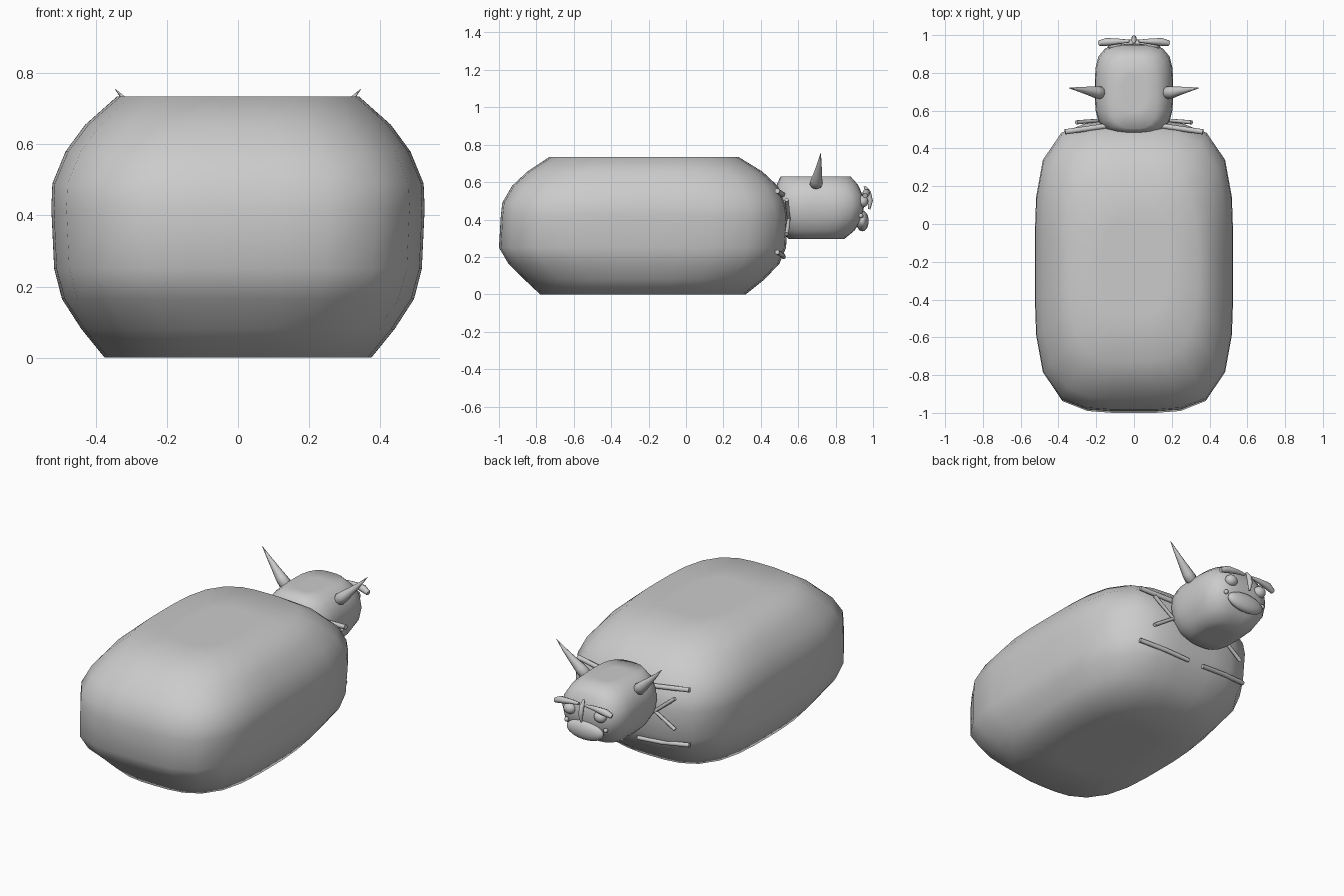
import bpy, bmesh, math
from mathutils import Matrix

if "Cube" in bpy.data.objects:
    bpy.data.objects.remove(bpy.data.objects["Cube"])


def finish(name, bm):
    bmesh.ops.recalc_face_normals(bm, faces=bm.faces)
    me = bpy.data.meshes.new(name)
    bm.to_mesh(me)
    bm.free()
    for p in me.polygons:
        p.use_smooth = True
    ob = bpy.data.objects.new(name, me)
    bpy.context.collection.objects.link(ob)
    return ob


def loft(name, rings, sides=28):
    """Stack of superellipse sections: (z, half width, y min, y max, exponent)."""
    bm = bmesh.new()
    first, last = rings[0], rings[-1]

    def inset(r):
        c = (r[2] + r[3]) / 2
        h = (r[3] - r[2]) / 4
        return (r[0], r[1] / 2, c - h, c + h, r[4])

    loops = []
    for z, hx, y0, y1, n in [inset(first)] + rings + [inset(last)]:
        loop = []
        for i in range(sides):
            a = 2 * math.pi * i / sides
            c, s = math.cos(a), math.sin(a)
            k = (abs(c) ** n + abs(s) ** n) ** (-1 / n)
            loop.append(bm.verts.new((hx * c * k, (y0 + y1) / 2 + (y1 - y0) / 2 * s * k, z)))
        loops.append(loop)
    for a, b in zip(loops, loops[1:]):
        for i in range(sides):
            j = (i + 1) % sides
            bm.faces.new((a[i], a[j], b[j], b[i]))
    bm.faces.new(loops[0])
    bm.faces.new(loops[-1])
    return finish(name, bm)


def ball(name, loc, size, seg=16):
    bm = bmesh.new()
    bmesh.ops.create_uvsphere(bm, u_segments=seg, v_segments=seg // 2 + 2, radius=1,
                              matrix=Matrix.Translation(loc) @ Matrix.Diagonal((*size, 1)))
    return finish(name, bm)


def rod(name, pts):
    """Round rod through (x, y, z, radius) points."""
    cu = bpy.data.curves.new(name, 'CURVE')
    cu.dimensions = '3D'
    cu.bevel_depth = 1
    cu.bevel_resolution = 2
    cu.use_fill_caps = True
    sp = cu.splines.new('POLY')
    sp.points.add(len(pts) - 1)
    for p, (x, y, z, r) in zip(sp.points, pts):
        p.co = (x, y, z, 1)
        p.radius = r
    ob = bpy.data.objects.new(name, cu)
    bpy.context.collection.objects.link(ob)
    bpy.ops.object.select_all(action='DESELECT')
    ob.select_set(True)
    bpy.context.view_layer.objects.active = ob
    bpy.ops.object.convert(target='MESH')
    bpy.ops.object.shade_smooth_by_angle(angle=math.radians(50))
    return bpy.context.object


# Big rounded body, flat on top and bottom
loft("body", [
    (0.0, .375, -.78, .32, 3.2), (.08, .44, -.865, .42, 3.5),
    (.165, .495, -.95, .50, 3.8), (.25, .517, -1.0, .535, 4),
    (.42, .525, -.99, .545, 4), (.49, .522, -.982, .53, 4),
    (.58, .485, -.93, .49, 3.8), (.655, .43, -.85, .41, 3.5),
    (.735, .34, -.73, .28, 3.2)])

# Head
loft("head", [
    (.295, .12, .55, .845, 3), (.34, .165, .51, .90, 3.3),
    (.40, .198, .485, .94, 3.6), (.47, .207, .478, .952, 3.8),
    (.53, .203, .478, .945, 3.6), (.585, .175, .485, .92, 3.3),
    (.63, .125, .505, .88, 3)])

# Muzzle and nose ridge
ball("muzzle", (0, .943, .392), (.12, .034, .055), 20)
rod("nose_ridge", [(0, .955, .578, .006), (0, .975, .545, .014),
                   (0, .985, .50, .014), (0, .98, .455, .006)])

for s, side in ((-1, "left"), (1, "right")):
    # Horns, curving slightly up to a point
    rod(side + "_horn", [(s * .163, .693, .575, .018), (s * .178, .695, .588, .034),
                         (s * .205, .698, .612, .031), (s * .25, .706, .655, .021),
                         (s * .30, .714, .705, .011), (s * .345, .72, .755, .001)])
    # Eyes, brows and cheek beads
    ball(side + "_eye", (s * .10, .945, .497), (.037, .03, .032))
    rod(side + "_brow", [(s * .025, .968, .552, .008), (s * .08, .967, .55, .014),
                         (s * .145, .964, .542, .021), (s * .185, .957, .527, .014)])
    ball(side + "_cheek_bead", (s * .128, .935, .42), (.013, .013, .013), 10)
    # Thin rods across the chest
    rod(side + "_upper_rod", [(s * .14, .52, .532, .014), (s * .365, .488, .553, .014)])
    rod(side + "_lower_rod", [(s * .05, .522, .20, .012), (s * .20, .515, .21, .013),
                              (s * .365, .487, .226, .013)])
    rod(side + "_fork_top", [(s * .17, .55, .395, .009), (s * .305, .538, .505, .011)])
    rod(side + "_fork_bottom", [(s * .17, .55, .41, .009), (s * .305, .538, .322, .011)])
